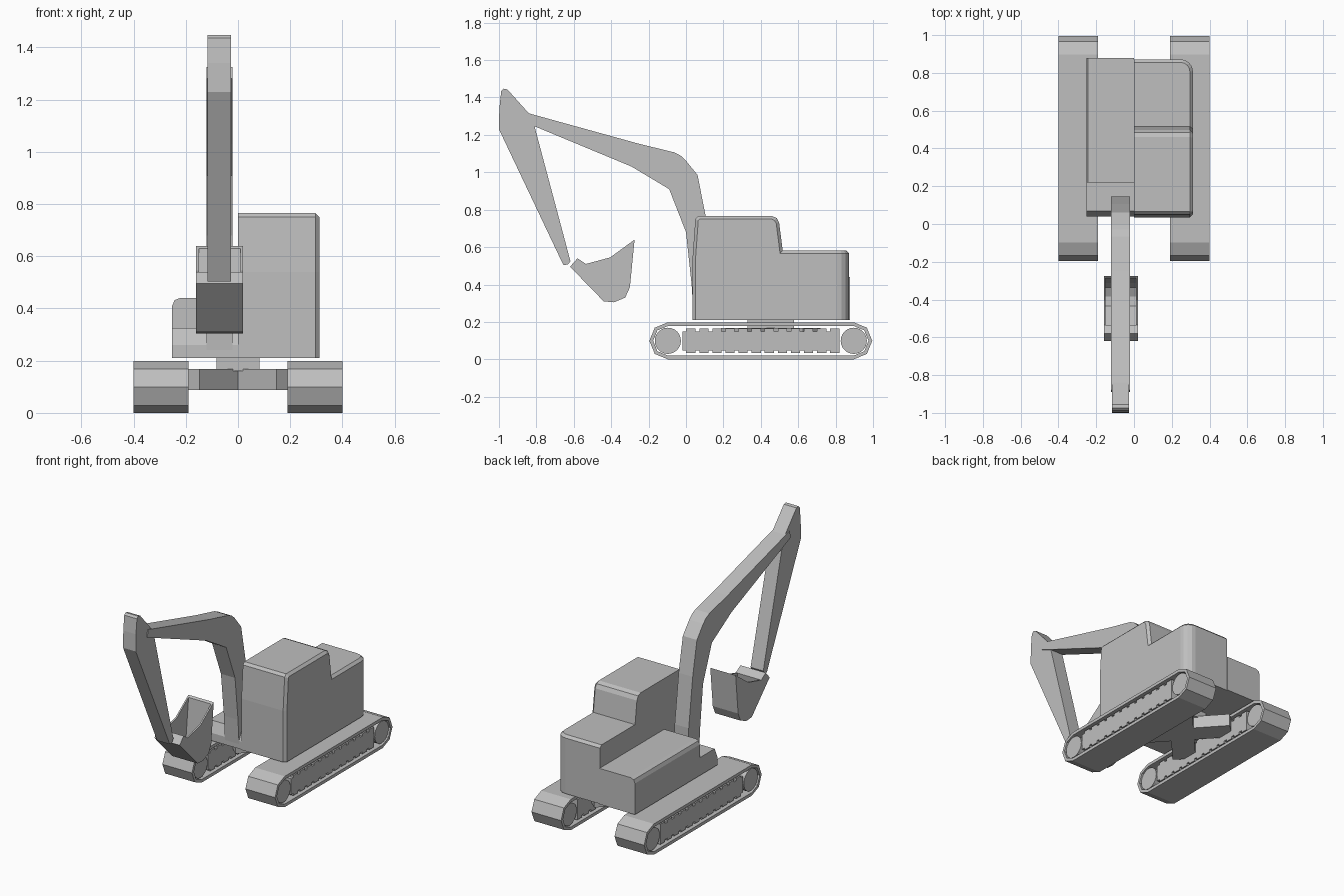
import bpy, bmesh, math
from mathutils import Vector

if "Cube" in bpy.data.objects:
    bpy.data.objects.remove(bpy.data.objects["Cube"])

grey = bpy.data.materials.new("machine grey")
grey.diffuse_color = (0.52, 0.52, 0.52, 1)
grey.use_nodes = True
grey.node_tree.nodes["Principled BSDF"].inputs["Base Color"].default_value = grey.diffuse_color


def finish(name, bm):
    bmesh.ops.recalc_face_normals(bm, faces=bm.faces[:])
    me = bpy.data.meshes.new(name)
    bm.to_mesh(me)
    bm.free()
    me.materials.append(grey)
    ob = bpy.data.objects.new(name, me)
    bpy.context.collection.objects.link(ob)
    return ob


# Extrude an outline from a to b along an axis (x: outline is y,z; y: x,z; z: x,y)
def add_prism(bm, pts, axis, a, b):
    def place(p, t):
        return {"x": (t, p[0], p[1]), "y": (p[0], t, p[1]), "z": (p[0], p[1], t)}[axis]
    face = bm.faces.new([bm.verts.new(place(p, a)) for p in pts])
    ext = bmesh.ops.extrude_face_region(bm, geom=[face])["geom"]
    move = Vector(place((0, 0), b - a))
    bmesh.ops.translate(bm, vec=move, verts=[g for g in ext if isinstance(g, bmesh.types.BMVert)])


def prism(name, pts, axis, a, b):
    bm = bmesh.new()
    add_prism(bm, pts, axis, a, b)
    return finish(name, bm)


def rect(a0, a1, b0, b1):
    return [(a0, b0), (a1, b0), (a1, b1), (a0, b1)]


# Stadium outline with half-octagon ends
Y0, Y1, ZC = -0.097, 0.897, 0.099


def stadium(r):
    right = [(Y1 + r * math.cos(t), ZC + r * math.sin(t))
             for t in (math.radians(d) for d in range(-90, 91, 45))]
    left = [(Y0 - r * math.cos(t), ZC - r * math.sin(t))
            for t in (math.radians(d) for d in range(-90, 91, 45))]
    return right + left


for side, x0, x1 in (("left", -0.4, -0.19), ("right", 0.19, 0.4)):
    # track band: open ring
    bm = bmesh.new()
    loops = [[bm.verts.new((x, y, z)) for y, z in stadium(r)]
             for x, r in ((x0, 0.099), (x1, 0.099), (x1, 0.079), (x0, 0.079))]
    for k in range(4):
        p, q = loops[k], loops[(k + 1) % 4]
        for i in range(len(p)):
            j = (i + 1) % len(p)
            bm.faces.new((p[i], p[j], q[j], q[i]))
    finish(side + "_track", bm)
    # end wheels
    for end, yc in (("front", Y0), ("back", Y1)):
        circle = [(yc + 0.07 * math.cos(i * math.tau / 24), ZC + 0.07 * math.sin(i * math.tau / 24))
                  for i in range(24)]
        prism(f"{side}_{end}_wheel", circle, "x", x0 + 0.008, x1 - 0.008)
    # toothed frame between the wheels
    n, y0, y1 = 12, -0.02, 0.82
    step = (y1 - y0) / n
    top = []
    for i in range(n):
        a = y0 + i * step
        top += [(a, 0.15), (a + step * 0.3, 0.15), (a + step * 0.3, 0.164), (a + step, 0.164)]
    bottom = [(y, 2 * ZC - z) for y, z in reversed(top)]
    prism(side + "_track_frame", top + bottom, "x", x0 + 0.008, x1 - 0.008)

# X-shaped undercarriage and turntable
YC = 0.453
bm = bmesh.new()
for s in (1, -1):
    d = Vector((0.2 * s, 0.22))
    w = Vector((-d.y, d.x)).normalized() * 0.07
    c = Vector((0, YC))
    add_prism(bm, [c - d - w, c + d - w, c + d + w, c - d + w], "z", 0.088, 0.168)
finish("cross_frame", bm)
prism("turntable", rect(-0.083, 0.083, YC - 0.125, YC + 0.125), "z", 0.16, 0.215)

# Cab and engine housing with rounded back corner and chamfered outer edges
bm = bmesh.new()
add_prism(bm, [(0.035, 0.21), (0.035, 0.54), (0.05, 0.75), (0.065, 0.766), (0.46, 0.766),
               (0.485, 0.755), (0.498, 0.73), (0.517, 0.583), (0.872, 0.583), (0.872, 0.21)],
          "x", 0, 0.312)
bmesh.ops.recalc_face_normals(bm, faces=bm.faces[:])
corner = [e for e in bm.edges if all(v.co.y > 0.87 and v.co.x > 0.3 for v in e.verts)]
bmesh.ops.bevel(bm, geom=corner, offset=0.065, segments=4, profile=0.5, affect="EDGES")
rim = []
for e in bm.edges:
    a, b = (v.co for v in e.verts)
    on_side = a.x > 0.31 and b.x > 0.31 and max(a.z, b.z) > 0.22 and min(a.y, b.y) < 0.7
    on_back = min(a.y, b.y) > 0.8 and min(a.z, b.z) > 0.57 and max(a.x, b.x) > 0.01
    if on_side or on_back:
        rim.append(e)
bmesh.ops.bevel(bm, geom=rim, offset=0.016, segments=1, affect="EDGES")
finish("cab_and_engine_housing", bm)

# Left deck and its lower front step
prism("left_deck", [(-0.252, 0.21), (-0.252, 0.41), (-0.243, 0.432), (-0.222, 0.44), (0, 0.44), (0, 0.21)],
      "y", 0.22, 0.878)
prism("left_front_step", [(0.04, 0.21), (0.04, 0.26), (0.07, 0.325), (0.22, 0.325), (0.22, 0.21)],
      "x", -0.252, 0)

# Boom and arm
prism("boom", [(0.04, 0.24), (0.03, 0.4), (0.0, 0.68), (-0.09, 0.91), (-0.29, 1.03), (-0.81, 1.246),
               (-0.89, 1.28), (-0.88, 1.325), (-0.84, 1.315), (-0.25, 1.152), (-0.065, 1.107),
               (-0.03, 1.09), (-0.003, 1.065), (0.062, 0.985), (0.105, 0.765), (0.145, 0.45), (0.145, 0.24)],
      "x", -0.121, -0.021)
prism("arm", [(-0.655, 0.503), (-1.0, 1.23), (-0.998, 1.34), (-0.988, 1.435), (-0.975, 1.447), (-0.955, 1.443),
              (-0.84, 1.315), (-0.81, 1.246), (-0.618, 0.525), (-0.63, 0.508)],
      "x", -0.116, -0.026)

# Open bucket: bent shell with two side plates
outer = [(-0.535, 0.51), (-0.58, 0.54), (-0.62, 0.495), (-0.44, 0.31), (-0.385, 0.305),
         (-0.325, 0.33), (-0.3, 0.385), (-0.275, 0.64)]
inner = [(-0.287, 0.63), (-0.312, 0.39), (-0.335, 0.342), (-0.385, 0.318), (-0.435, 0.322), (-0.545, 0.435)]
prism("bucket_shell", outer + inner, "x", -0.15, 0.01)
for side, x in (("left", -0.16), ("right", 0.01)):
    prism(f"bucket_{side}_plate", outer + [(-0.405, 0.545)], "x", x, x + 0.01)
